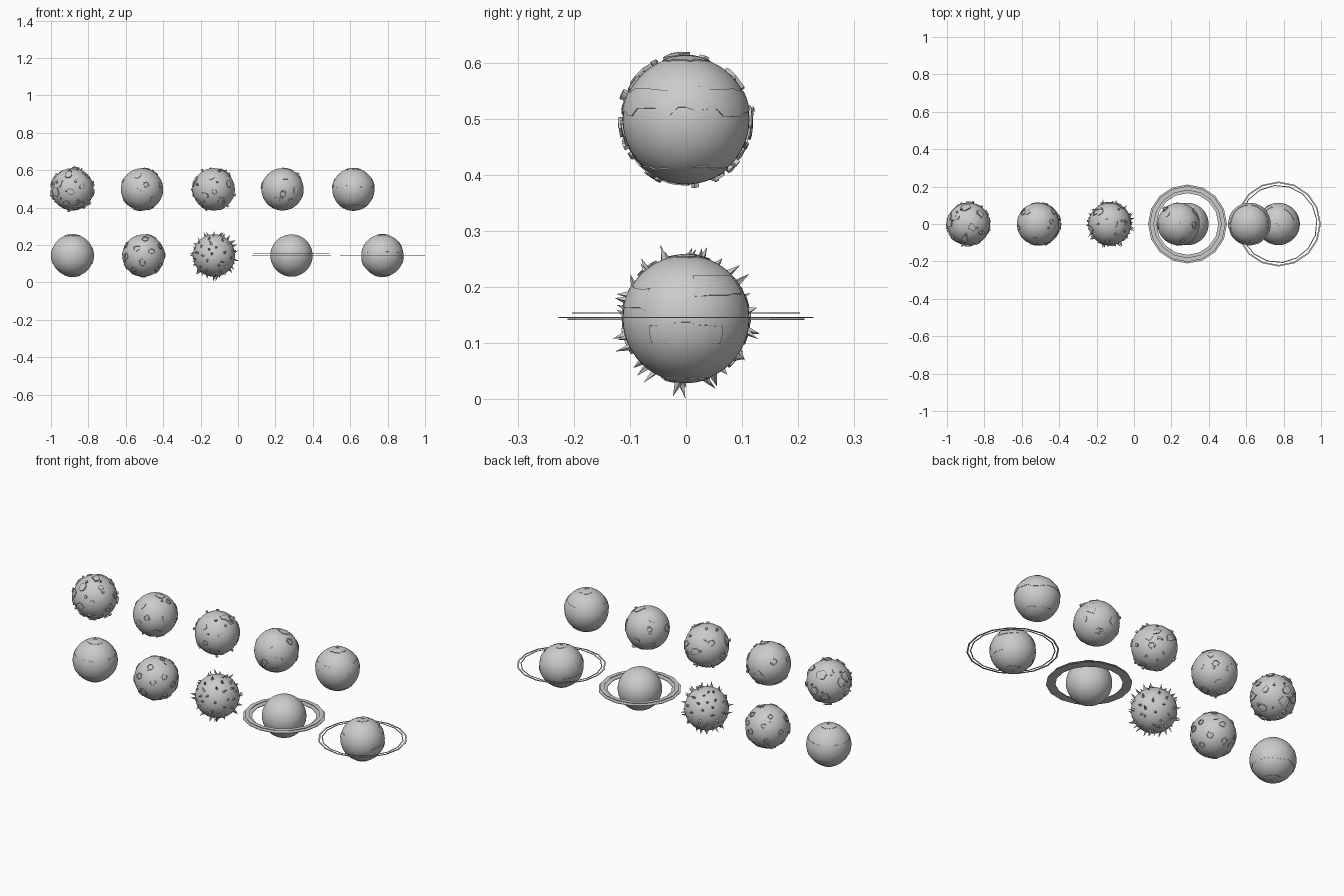
import bpy, bmesh, math, random
from mathutils import Vector

if "Cube" in bpy.data.objects:
    bpy.data.objects.remove(bpy.data.objects["Cube"])

random.seed(7)
R = 0.113
TOP, LOW = 0.498, 0.144


def finish(bm, name, loc, smooth=None):
    bmesh.ops.recalc_face_normals(bm, faces=bm.faces)
    me = bpy.data.meshes.new(name)
    bm.to_mesh(me)
    bm.free()
    ob = bpy.data.objects.new(name, me)
    ob.location = loc
    bpy.context.collection.objects.link(ob)
    if smooth:
        bpy.ops.object.select_all(action='DESELECT')
        bpy.context.view_layer.objects.active = ob
        ob.select_set(True)
        bpy.ops.object.shade_smooth_by_angle(angle=math.radians(smooth))
    return ob


def globe(name, loc):
    bm = bmesh.new()
    bmesh.ops.create_uvsphere(bm, u_segments=48, v_segments=24, radius=R)
    finish(bm, name, loc, 40)


def directions(n, jitter=0.25):
    # evenly scattered directions over the sphere
    out = []
    for i in range(n):
        z = 1 - (2 * i + 1) / n
        r, a = math.sqrt(1 - z * z), i * 2.39996
        d = Vector((r * math.cos(a), r * math.sin(a), z))
        d += Vector([random.uniform(-jitter, jitter) for _ in range(3)])
        out.append(d.normalized())
    return out


def outline(d, size, n, rough):
    # irregular polygon on the unit sphere around direction d
    u = d.orthogonal().normalized()
    v = d.cross(u)
    t0 = random.uniform(0, 6.28)
    pts = []
    for i in range(n):
        t = t0 + 2 * math.pi * i / n
        r = size * random.uniform(1 - rough, 1 + rough) / R
        pts.append((d + (u * math.cos(t) + v * math.sin(t)) * r).normalized())
    return pts


def bridge(bm, a, b):
    for i in range(len(a)):
        j = (i + 1) % len(a)
        bm.faces.new((a[i], a[j], b[j], b[i]))


def plate(bm, d, size, height, n=6, rough=0.3):
    # raised land slab
    pts = outline(d, size, n, rough)
    low = [bm.verts.new(p * R * 0.96) for p in pts]
    top = [bm.verts.new(p * (R + height)) for p in pts]
    mid = bm.verts.new(d * (R + height))
    bridge(bm, low, top)
    for i in range(n):
        bm.faces.new((top[i], top[(i + 1) % n], mid))


def crater(bm, d, size, height, n=6):
    # raised rim with a hollow middle
    pts = outline(d, size, n, 0.15)
    loops = []
    for k, h in ((1, -0.004), (0.93, height), (0.7, height), (0.6, -0.004)):
        loops.append([bm.verts.new(d.lerp(p, k).normalized() * (R + h)) for p in pts])
    for a, b in zip(loops, loops[1:]):
        bridge(bm, a, b)


def spike(bm, d, size, height):
    base = [bm.verts.new(p * R * 0.98) for p in outline(d, size, 4, 0.25)]
    lean = Vector([random.uniform(-0.1, 0.1) for _ in range(3)])
    tip = bm.verts.new((d + lean).normalized() * (R + height))
    for i in range(4):
        bm.faces.new((base[i], base[(i + 1) % 4], tip))


def band(bm, lat0, lat1, lon0=-math.pi, lon1=math.pi, zig=0.05, h=0.002):
    # thin shell strip with stepped upper and lower edges
    n = max(6, int((lon1 - lon0) * 8))
    rows, a, b = [], lat0, lat1
    for i in range(n + 1):
        if i % 2 == 0:
            a = max(-1.56, lat0 + random.uniform(-zig, zig))
            b = min(1.56, lat1 + random.uniform(-zig, zig))
        lon = lon0 + (lon1 - lon0) * i / n
        col = []
        for k in range(-1, 8):
            lat = a + (b - a) * min(max(k, 0), 6) / 6
            r = R * 0.985 if k in (-1, 7) else R + h
            col.append(bm.verts.new((r * math.cos(lat) * math.cos(lon),
                                     r * math.cos(lat) * math.sin(lon), r * math.sin(lat))))
        rows.append(col)
    for p, q in zip(rows, rows[1:]):
        for k in range(8):
            bm.faces.new((p[k], q[k], q[k + 1], p[k + 1]))


def ring(name, loc, inner, outer, thick, n=16, turn=0.0):
    bm = bmesh.new()
    loops = []
    for r, z in ((inner, -1), (outer, -1), (outer, 1), (inner, 1)):
        loops.append([bm.verts.new((r * math.cos(turn + 2 * math.pi * i / n),
                                    r * math.sin(turn + 2 * math.pi * i / n),
                                    z * thick / 2)) for i in range(n)])
    for i in range(4):
        bridge(bm, loops[i], loops[(i + 1) % 4])
    finish(bm, name, loc)


# land planets: x, z, slabs, slab size, slab height, craters, small rocks
land = {
    "rocky_planet": (-0.885, TOP, 24, 0.022, 0.006, 0, 26),
    "island_planet": (-0.513, TOP, 13, 0.022, 0.003, 6, 5),
    "mountain_planet": (-0.13, TOP, 14, 0.024, 0.004, 5, 26),
    "continent_planet": (0.238, TOP, 12, 0.024, 0.003, 4, 4),
    "cratered_planet": (-0.505, LOW, 8, 0.014, 0.004, 24, 0),
}
for name, (x, z, slabs, size, height, craters, rocks) in land.items():
    loc = (x, 0, z)
    globe(name, loc)
    bm = bmesh.new()
    for d in directions(slabs):
        plate(bm, d, size * random.uniform(0.6, 1.2), height * random.uniform(0.7, 1.5),
              random.choice((5, 6, 7, 8)), 0.4)
    for d in directions(craters, 0.15):
        crater(bm, d, random.uniform(0.015, 0.023), 0.004)
    for d in directions(rocks, 0.3):
        plate(bm, d, random.uniform(0.004, 0.008), random.uniform(0.007, 0.013), 5)
    finish(bm, name + "_terrain", loc)

# spiky planet
loc = (-0.128, 0, LOW)
globe("spiky_planet", loc)
bm = bmesh.new()
for d in directions(75, 0.12):
    spike(bm, d, 0.008, random.uniform(0.012, 0.03))
spike(bm, Vector((0, -0.1, -1)).normalized(), 0.008, 0.031)
finish(bm, "spikes", loc)

# banded planets
for name, x, z, strips in (
        ("striped_planet", 0.617, TOP, ((0.12, 0.47, 0.08), (-1.5, -0.85, 0.04), (1.2, 1.5, 0.03))),
        ("smooth_planet", -0.885, LOW, ((-0.4, 0.37, 0.03), (1.2, 1.5, 0.02), (-1.5, -1.2, 0.02)))):
    globe(name, (x, 0, z))
    bm = bmesh.new()
    for a, b, zig in strips:
        band(bm, a, b, zig=zig)
    finish(bm, name + "_bands", (x, 0, z), 30)

# planet with a broad double ring
globe("ringed_planet", (0.286, 0, LOW))
ring("broad_ring", (0.286, 0, 0.143), 0.165, 0.211, 0.003)
ring("upper_ring", (0.286, 0, 0.154), 0.18, 0.203, 0.002)

# cloudy planet with two thin rings
loc = (0.772, 0, LOW)
globe("cloudy_planet", loc)
bm = bmesh.new()
for a, b, l0, l1 in ((-0.4, -0.09, -0.62, 0.62), (0.4, 0.75, 0.15, 1.2), (0.15, 0.5, -1.4, -0.7),
                     (0.15, 0.42, -2.5, -2.0), (0.3, 0.55, 1.9, 2.9), (-0.5, -0.2, 2.2, 3.4),
                     (1.3, 1.52, -3.14, 3.14), (-1.52, -1.2, -3.14, 3.14)):
    band(bm, a, b, l0, l1, 0.04)
finish(bm, "clouds", loc, 30)
ring("outer_thin_ring", (0.772, 0, 0.146), 0.219, 0.227, 0.002)
ring("inner_thin_ring", (0.772, 0, 0.146), 0.204, 0.209, 0.002, turn=0.1)
